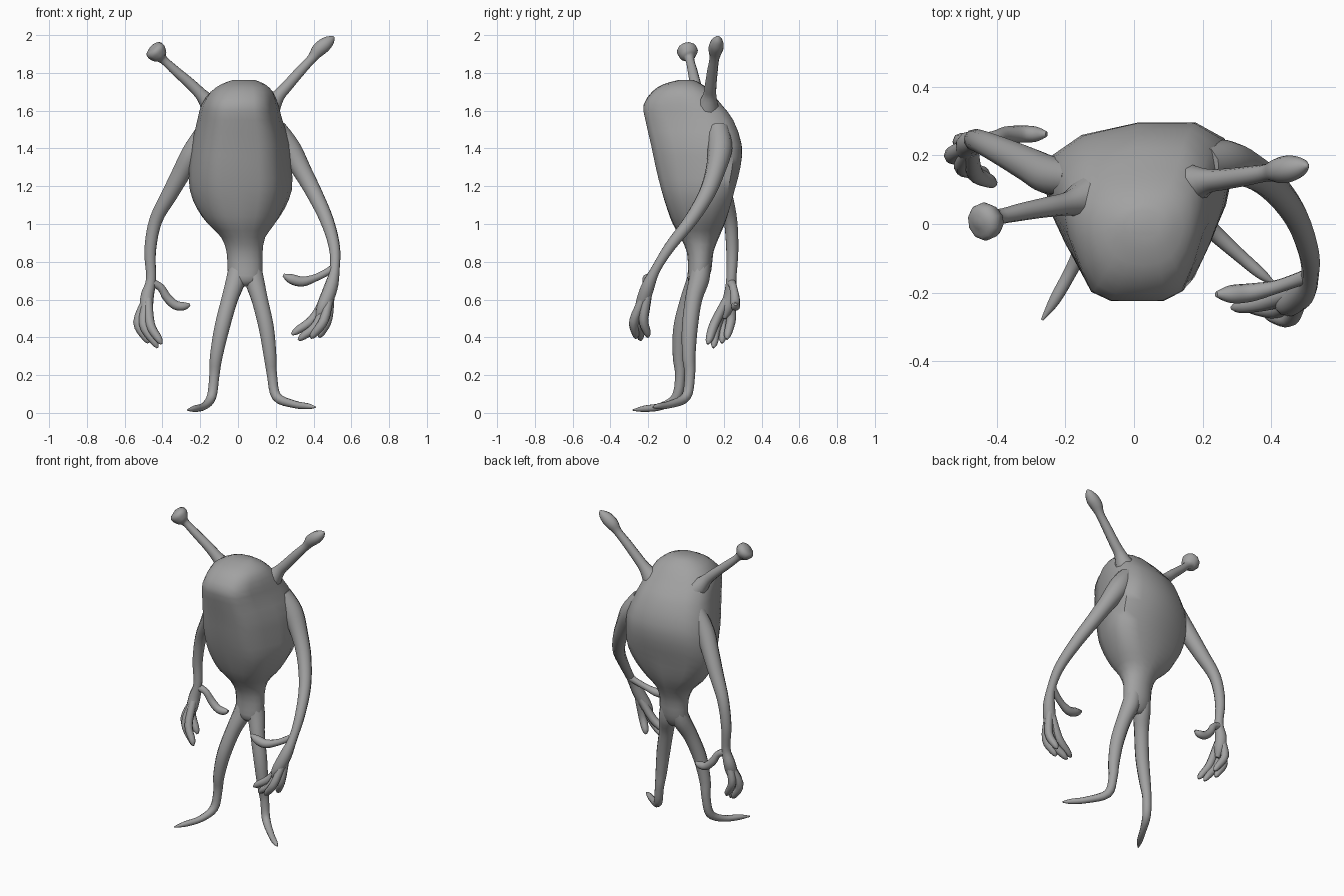
import bpy, bmesh, math
from mathutils import Vector

grey = bpy.data.materials.new("grey_skin")
grey.diffuse_color = (0.36, 0.36, 0.36, 1)


def loft(name, rings):
    """Skin a list of equal-length point rings and cap both ends."""
    bm = bmesh.new()
    rows = [[bm.verts.new(p) for p in ring] for ring in rings]
    n = len(rows[0])
    for a, b in zip(rows, rows[1:]):
        for i in range(n):
            bm.faces.new((a[i], a[(i + 1) % n], b[(i + 1) % n], b[i]))
    bm.faces.new(rows[0][::-1])
    bm.faces.new(rows[-1])
    bmesh.ops.recalc_face_normals(bm, faces=bm.faces)
    mesh = bpy.data.meshes.new(name)
    bm.to_mesh(mesh)
    bm.free()
    mesh.materials.append(grey)
    ob = bpy.data.objects.new(name, mesh)
    bpy.context.collection.objects.link(ob)
    bpy.context.view_layer.objects.active = ob
    ob.select_set(True)
    bpy.ops.object.shade_smooth_by_angle(angle=math.radians(50))
    ob.select_set(False)
    return ob


def smooth_path(rows, steps):
    """Catmull-Rom interpolation of tuples of any length."""
    out = []
    for i in range(len(rows) - 1):
        p = [rows[max(0, min(len(rows) - 1, i + k))] for k in (-1, 0, 1, 2)]
        for s in range(steps):
            t = s / steps
            out.append([0.5 * (2 * b + (c - a) * t + (2 * a - 5 * b + 4 * c - d) * t * t
                               + (3 * b - a - 3 * c + d) * t ** 3) for a, b, c, d in zip(*p)])
    return out + [list(rows[-1])]


def tube(name, rows, sides=10, steps=4):
    """Tapered tube through (x, y, z, radius) rows."""
    path = smooth_path(rows, steps)
    pts = [Vector(p[:3]) for p in path]
    side, rings = Vector((0, 1, 0.01)), []
    for i, p in enumerate(pts):
        d = (pts[min(i + 1, len(pts) - 1)] - pts[max(i - 1, 0)]).normalized()
        side = (side - d * side.dot(d)).normalized()
        up, r = d.cross(side), max(path[i][3], 0.003)
        rings.append([p + r * (side * math.cos(a) + up * math.sin(a))
                      for a in (2 * math.pi * k / sides for k in range(sides))])
    return loft(name, rings)


# Body: flat narrow front, broad back, pinched into a round waist
half = [(0, 0), (.36, 0), (.62, .06), (.78, .24), (.93, .45), (1, .66), (.93, .85), (.62, .96), (0, 1)]
outline = half + [(-u, v) for u, v in half[-2:0:-1]]
# z, left, right, front, back, roundness
body = [(1.762, -.03, .09, -.04, .04, 1), (1.74, -.09, .145, -.12, .085, .7),
        (1.70, -.15, .19, -.18, .13, .4), (1.63, -.195, .215, -.225, .19, .1),
        (1.55, -.215, .235, -.215, .25, 0), (1.42, -.245, .275, -.185, .295, 0),
        (1.30, -.26, .285, -.16, .288, 0), (1.18, -.255, .285, -.13, .255, 0),
        (1.08, -.22, .25, -.10, .23, .2), (1.0, -.165, .20, -.07, .205, .5),
        (.93, -.09, .145, -.03, .175, .9), (.85, -.06, .13, .005, .145, 1),
        (.76, -.055, .13, .01, .135, 1), (.70, -.045, .12, .01, .115, 1), (.67, .0, .075, .04, .09, 1)]
rings = []
for z, x0, x1, y0, y1, rnd in smooth_path(body, 2):
    ring = []
    for k, (u, v) in enumerate(outline):
        a = 2 * math.pi * k / len(outline)
        u = u * (1 - rnd) + math.sin(a) * rnd
        v = v * (1 - rnd) + (0.5 - 0.5 * math.cos(a)) * rnd
        skew = 0.03 * u * v * (1 - rnd)
        ring.append(((x0 + x1) / 2 + u * (x1 - x0) / 2, y0 + v * (y1 - y0) + skew, z))
    rings.append(ring)
loft("body", rings)

# Legs with long pointed feet
tube("left_leg", [(.07, .08, .80, .05), (.085, .07, .71, .054), (.115, .04, .60, .045), (.15, .02, .45, .042),
                  (.17, .015, .30, .035), (.18, .02, .20, .028), (.205, .0, .085, .026),
                  (.30, -.085, .045, .02), (.37, -.145, .035, .016), (.41, -.175, .03, .004)])
tube("right_leg", [(.005, .08, .80, .05), (-.01, .06, .71, .054), (-.045, .015, .60, .045), (-.085, -.025, .45, .042),
                   (-.115, -.035, .30, .035), (-.125, -.03, .20, .028), (-.14, -.05, .085, .026),
                   (-.18, -.13, .035, .02), (-.23, -.22, .022, .017), (-.268, -.28, .015, .004)])

# Arms
tube("left_arm", [(.20, .17, 1.50, .06), (.27, .18, 1.40, .065), (.34, .155, 1.28, .052), (.405, .11, 1.16, .044),
                  (.47, .025, 1.02, .037), (.51, -.085, .88, .03), (.512, -.16, .76, .026),
                  (.49, -.205, .66, .037), (.45, -.235, .56, .035), (.42, -.24, .50, .012)])
tube("right_arm", [(-.17, .13, 1.50, .05), (-.24, .14, 1.38, .058), (-.30, .17, 1.27, .052), (-.36, .20, 1.16, .045),
                   (-.435, .235, 1.02, .036), (-.465, .245, .86, .032), (-.46, .24, .71, .027),
                   (-.48, .235, .62, .036), (-.485, .215, .55, .034), (-.48, .20, .50, .012)])

# Thumbs
tube("left_thumb", [(.51, -.15, .77, .022), (.47, -.165, .745, .02), (.41, -.185, .715, .02),
                    (.34, -.20, .695, .027), (.28, -.205, .71, .026), (.24, -.205, .73, .008)])
tube("right_thumb", [(-.46, .24, .69, .024), (-.41, .25, .665, .021), (-.375, .26, .61, .024),
                     (-.33, .262, .57, .025), (-.285, .262, .565, .022), (-.255, .262, .575, .008)])

# Fingers: (base, knuckle, tip) per finger
fingers = {
    "left": [((.48, -.20, .64), (.40, -.225, .50), (.285, -.245, .415)),
             ((.475, -.215, .62), (.42, -.25, .47), (.32, -.24, .385)),
             ((.485, -.22, .62), (.455, -.275, .49), (.385, -.265, .395)),
             ((.49, -.20, .64), (.475, -.225, .50), (.43, -.20, .40))],
    "right": [((-.485, .23, .60), (-.53, .20, .48), (-.475, .19, .37)),
              ((-.48, .22, .60), (-.50, .165, .47), (-.425, .145, .345)),
              ((-.475, .215, .60), (-.465, .15, .47), (-.405, .115, .365)),
              ((-.485, .24, .60), (-.505, .24, .50), (-.445, .215, .39))]}
for hand, chains in fingers.items():
    for i, (a, b, c) in enumerate(chains):
        tip = tuple(b[k] * .25 + c[k] * .75 for k in range(3))
        tube(f"{hand}_finger_{i + 1}", [(*a, .022), (*b, .025), (*tip, .02), (*c, .006)], 8)

# Antennae: one with a cup-shaped knob, one with a pointed bulb
tube("right_antenna", [(-.14, .075, 1.62, .06), (-.19, .06, 1.68, .036), (-.25, .05, 1.74, .03), (-.33, .035, 1.81, .026),
                       (-.395, .02, 1.87, .024), (-.415, .012, 1.892, .045), (-.435, .007, 1.915, .056),
                       (-.45, .003, 1.932, .045), (-.458, .0, 1.94, .01)])
tube("left_antenna", [(.17, .115, 1.62, .06), (.215, .125, 1.68, .036), (.26, .13, 1.73, .031), (.33, .14, 1.81, .028),
                      (.39, .15, 1.875, .026), (.425, .157, 1.92, .038), (.46, .162, 1.95, .038),
                      (.49, .168, 1.975, .025), (.507, .17, 1.993, .005)])
